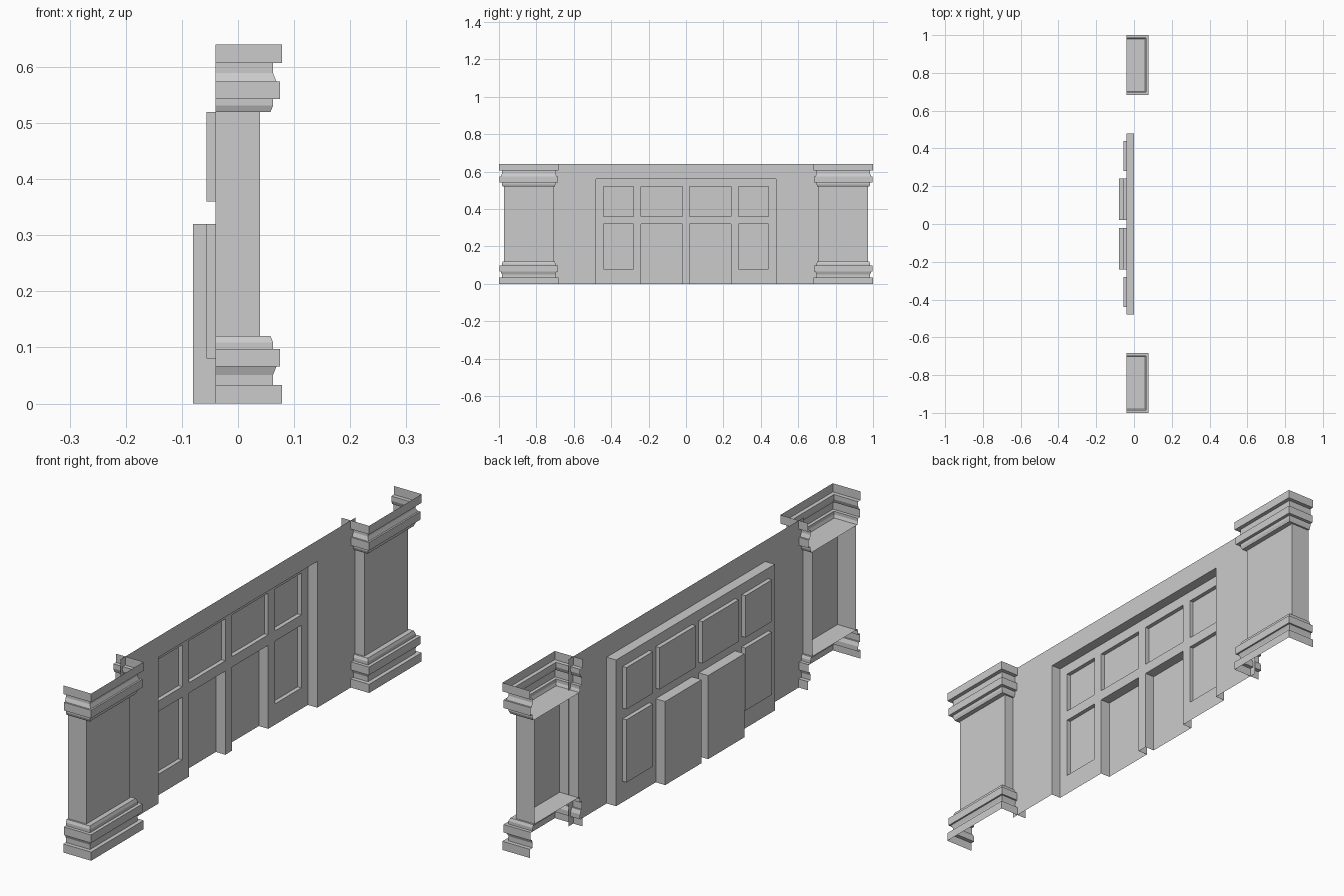
import bpy, bmesh
from mathutils import Vector

if "Cube" in bpy.data.objects:
    bpy.data.objects.remove(bpy.data.objects["Cube"])


def finish(name, quads, dissolve=False):
    """Make an open shell from (four corners, facing direction) pairs."""
    bm = bmesh.new()
    for corners, facing in quads:
        face = bm.faces.new([bm.verts.new(c) for c in corners])
        face.normal_update()
        if face.normal.dot(Vector(facing)) < 0:
            face.normal_flip()
    bmesh.ops.remove_doubles(bm, verts=bm.verts[:], dist=1e-5)
    if dissolve:
        bmesh.ops.dissolve_limit(bm, angle_limit=0.01, verts=bm.verts[:], edges=bm.edges[:])
    mesh = bpy.data.meshes.new(name)
    bm.to_mesh(mesh)
    bm.free()
    obj = bpy.data.objects.new(name, mesh)
    bpy.context.collection.objects.link(obj)
    return obj


# Wall with stepped recesses, as a grid of cells with a depth each
half_ys = [0.02, 0.24, 0.28, 0.44, 0.48, 0.71]
ys = [-y for y in reversed(half_ys)] + half_ys
zs = [0, 0.08, 0.32, 0.36, 0.52, 0.56, 0.64]


def depth(y, z):
    y = abs(y)
    if y > 0.48 or z > 0.56:
        return 0.0                      # wall face
    if 0.02 < y < 0.24 and z < 0.32:
        return -0.08                    # doors
    if (0.02 < y < 0.24 or 0.28 < y < 0.44) and 0.36 < z < 0.52:
        return -0.056                   # upper panes
    if 0.28 < y < 0.44 and 0.08 < z < 0.32:
        return -0.056                   # side panes
    return -0.04                        # door frame


cells = [[depth((a + b) / 2, (c + d) / 2) for c, d in zip(zs, zs[1:])]
         for a, b in zip(ys, ys[1:])]
quads = []
for i in range(len(ys) - 1):
    for j in range(len(zs) - 1):
        a, b, c, d, x = ys[i], ys[i + 1], zs[j], zs[j + 1], cells[i][j]
        quads.append(([(x, a, c), (x, b, c), (x, b, d), (x, a, d)], (1, 0, 0)))
        if i + 2 < len(ys) and cells[i + 1][j] != x:
            n = cells[i + 1][j]
            quads.append(([(x, b, c), (n, b, c), (n, b, d), (x, b, d)], (0, x - n, 0)))
        if j + 2 < len(zs) and cells[i][j + 1] != x:
            n = cells[i][j + 1]
            quads.append(([(x, a, d), (n, a, d), (n, b, d), (x, b, d)], (0, 0, x - n)))
finish("door_wall", quads, dissolve=True)

# Pilasters: three-sided profiles, open at the back
BACK = -0.04
moulding = [(0.078, 0), (0.078, 0.033), (0.0625, 0.033), (0.0625, 0.051),
            (0.0685, 0.066), (0.075, 0.066), (0.075, 0.097), (0.0625, 0.097),
            (0.0625, 0.109), (0.058, 0.12)]


def ring(x, half, z, yc):
    return [(BACK, yc - half, z), (x, yc - half, z), (x, yc + half, z), (BACK, yc + half, z)]


def sweep(name, profile, yc, cap=0):
    """profile holds (x, half width, z); cap is the z direction of the closing face."""
    rings = [ring(x, h, z, yc) for x, h, z in profile]
    quads = []
    for (p, r), (q, s) in zip(zip(profile, rings), zip(profile[1:], rings[1:])):
        rise, out = q[2] - p[2], q[0] - p[0]
        sign = 1 if profile[-1][2] > profile[0][2] else -1
        for k, (nx, ny) in enumerate([(0, -1), (1, 0), (0, 1)]):
            facing = (nx * abs(rise), ny * abs(rise), -out * sign)
            quads.append(([r[k], r[k + 1], s[k + 1], s[k]], facing))
    if cap:
        quads.append((rings[-1], (0, 0, cap)))
    finish(name, quads)


for side, yc in (("left", -0.841), ("right", 0.841)):
    sweep(side + "_pilaster_base", [(x, x + 0.081, z) for x, z in moulding], yc, 1)
    sweep(side + "_pilaster_capital", [(x, x + 0.081, 0.64 - z) for x, z in moulding], yc, -1)
    sweep(side + "_pilaster_shaft", [(0.039, 0.132, 0.12), (0.039, 0.132, 0.52)], yc)
